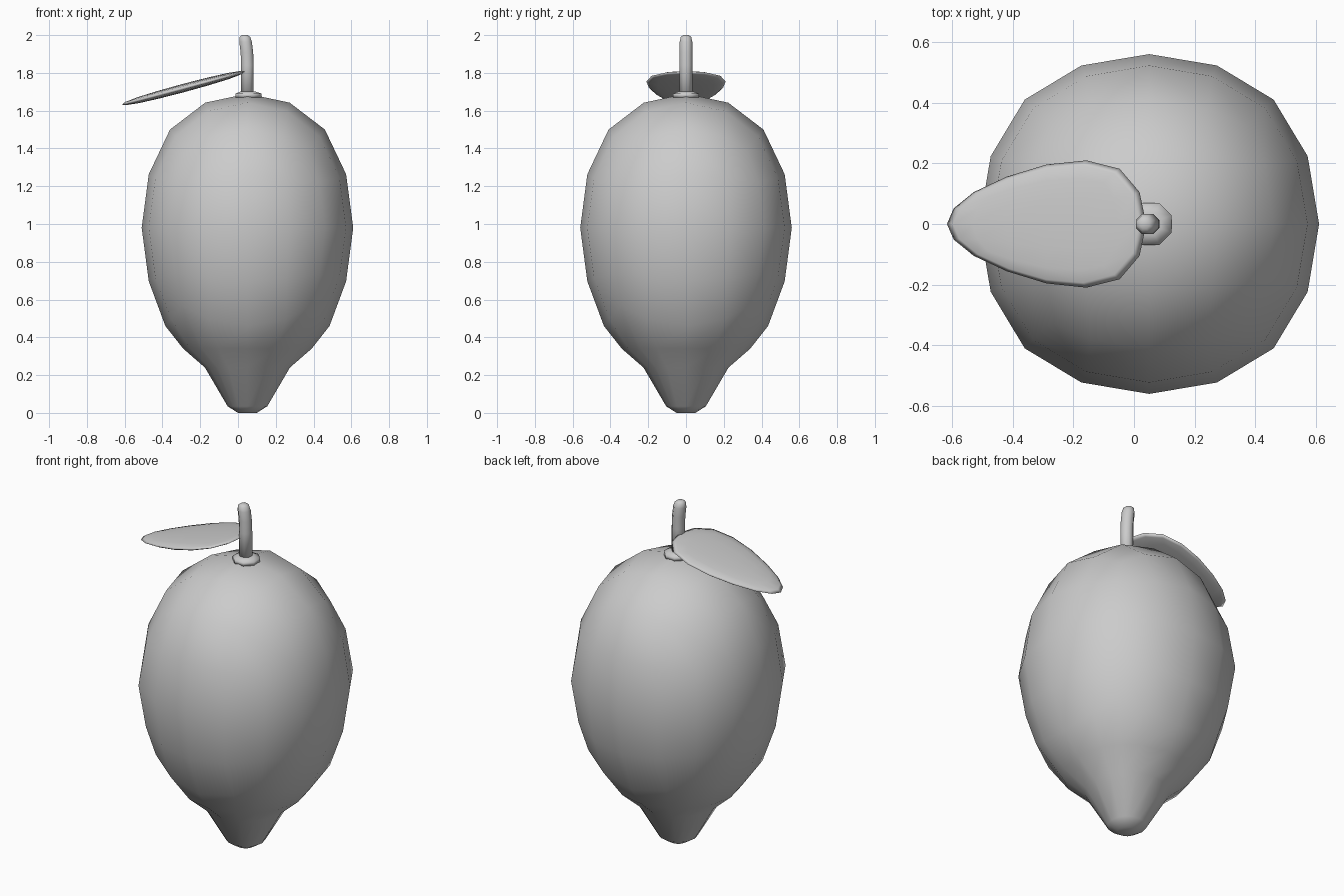
import bpy, bmesh, math
from mathutils import Matrix, Vector

if "Cube" in bpy.data.objects:
    bpy.data.objects.remove(bpy.data.objects["Cube"])

grey = bpy.data.materials.new("plain_grey")
grey.use_nodes = True
grey.diffuse_color = (0.6, 0.6, 0.6, 1)
grey.node_tree.nodes["Principled BSDF"].inputs["Base Color"].default_value = (0.6, 0.6, 0.6, 1)

AXIS = 0.05  # x of the fruit and stem axis
REACH = 0.8785  # half width of a cube smoothed twice


def finish(bm, name):
    bmesh.ops.recalc_face_normals(bm, faces=bm.faces)
    mesh = bpy.data.meshes.new(name)
    bm.to_mesh(mesh)
    bm.free()
    mesh.materials.append(grey)
    mesh.shade_smooth()
    obj = bpy.data.objects.new(name, mesh)
    bpy.context.collection.objects.link(obj)
    return obj


def rounded_cube():
    """A cube smoothed twice, scaled to reach 1 on each axis."""
    bpy.ops.mesh.primitive_cube_add(size=2)
    obj = bpy.context.object
    mod = obj.modifiers.new("smooth", 'SUBSURF')
    mod.levels = 2
    mod.use_limit_surface = False
    bpy.ops.object.modifier_apply(modifier=mod.name)
    bm = bmesh.new()
    bm.from_mesh(obj.data)
    bpy.data.objects.remove(obj)
    bmesh.ops.scale(bm, vec=Vector((1, 1, 1)) / REACH, verts=bm.verts)
    return bm


def loft_down(bm, edges, rings):
    """Extend an open loop through (radius, z) rings around the axis, then cap it."""
    for radius, z in rings:
        geom = bmesh.ops.extrude_edge_only(bm, edges=edges)["geom"]
        edges = [g for g in geom if isinstance(g, bmesh.types.BMEdge)]
        for v in (g for g in geom if isinstance(g, bmesh.types.BMVert)):
            flat = Vector((v.co.x - AXIS, v.co.y)).normalized() * radius
            v.co = (AXIS + flat.x, flat.y, z)
    bmesh.ops.contextual_create(bm, geom=edges)


# Fruit body: rounded cube with its underside drawn out into a nipple
bm = rounded_cube()
bm.normal_update()
under = [f for f in bm.faces
         if -f.calc_center_median().z > max(abs(f.calc_center_median().x),
                                            abs(f.calc_center_median().y)) + 0.01]
bmesh.ops.delete(bm, geom=under, context='FACES')
for v in bm.verts:
    v.co = (AXIS + v.co.x * 0.56, v.co.y * 0.56, 0.98 + v.co.z * 0.71)
rim = [e for e in bm.edges if e.is_boundary]
for v in {v for e in rim for v in e.verts}:
    v.co.x = AXIS + (v.co.x - AXIS) * 1.06
    v.co.y *= 1.06
loft_down(bm, rim, [(0.34, 0.34), (0.225, 0.24), (0.105, 0.035), (0.05, 0.0)])
finish(bm, "fruit_body")

# Leaf: flattened rounded cube, narrowing to the outer tip
bm = rounded_cube()
for v in bm.verts:
    x, y, z = v.co
    v.co = (x * 0.34, y * 0.2 * (0.98 + 0.36 * x), z * 0.022)
bmesh.ops.transform(bm, verts=bm.verts, matrix=Matrix.Translation((-0.288, 0, 1.72))
                    @ Matrix.Rotation(math.radians(-15), 4, 'Y'))
finish(bm, "leaf")


def tube(name, rings, sides=8):
    """Closed tube through rings of (centre x, radius, z)."""
    bm = bmesh.new()
    loops = []
    for cx, radius, z in rings:
        angles = [math.tau * (i + 0.5) / sides for i in range(sides)]
        loops.append([bm.verts.new((cx + radius * math.cos(a), radius * math.sin(a), z))
                      for a in angles])
    for low, high in zip(loops, loops[1:]):
        for i in range(sides):
            j = (i + 1) % sides
            bm.faces.new((low[i], low[j], high[j], high[i]))
    bm.faces.new(loops[0])
    bm.faces.new(loops[-1])
    return finish(bm, name)


# Stem with a slight lean at its rounded top, and the collar at its foot
tube("stem", [(0.05, 0.036, 1.66), (0.05, 0.036, 1.84), (0.047, 0.036, 1.91),
              (0.04, 0.036, 1.965), (0.037, 0.03, 1.99), (0.036, 0.016, 2.0)])
tube("stem_collar", [(0.055, 0.075, 1.67), (0.055, 0.075, 1.69), (0.053, 0.04, 1.702)])
